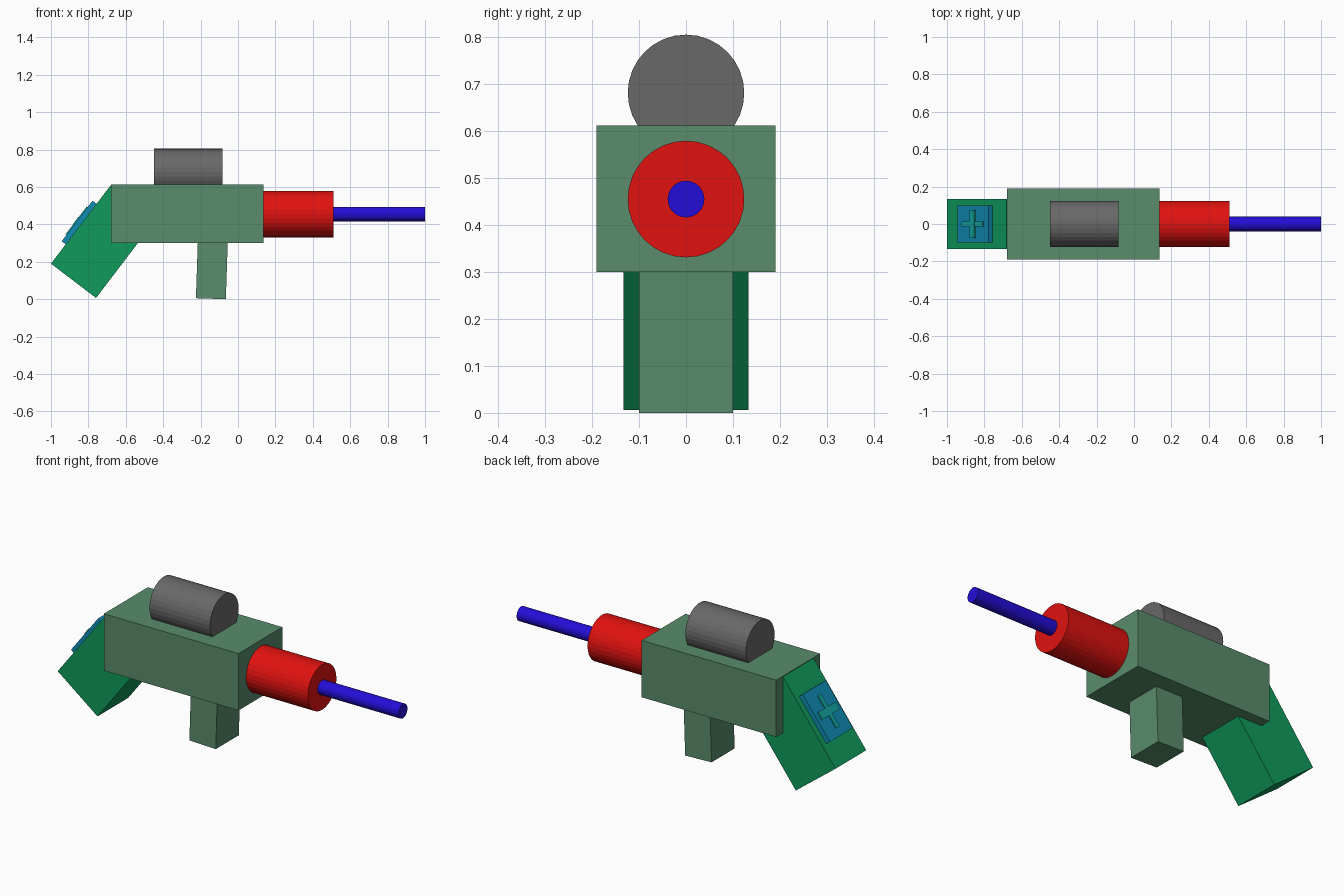
import bpy
from math import radians, pi
from mathutils import Matrix, Vector

if "Cube" in bpy.data.objects:
    bpy.data.objects.remove(bpy.data.objects["Cube"])


def material(name, rgb):
    m = bpy.data.materials.new(name)
    m.diffuse_color = (*rgb, 1)
    m.use_nodes = True
    m.node_tree.nodes["Principled BSDF"].inputs["Base Color"].default_value = m.diffuse_color
    return m


SAGE = material("sage", (0.10, 0.262, 0.15))
GREEN = material("green", (0.005, 0.328, 0.107))
RED = material("red", (0.75, 0.006, 0.005))
BLUE = material("blue", (0.018, 0.004, 0.68))
CYAN = material("cyan", (0.005, 0.262, 0.456))
TEAL = material("teal", (0.007, 0.376, 0.352))
GREY = material("grey", (0.14, 0.14, 0.14))


def box(name, lo, hi, mat, frame=Matrix()):
    """Box from corner lo to corner hi, placed in a local frame."""
    lo, hi = Vector(lo), Vector(hi)
    bpy.ops.mesh.primitive_cube_add(size=1)
    ob = bpy.context.object
    ob.name = name
    ob.data.transform(frame @ Matrix.Translation((lo + hi) / 2)
                      @ Matrix.Diagonal((*(hi - lo), 1)))
    ob.data.materials.append(mat)
    return ob


def rod(name, x0, x1, z, r, mat):
    """Faceted cylinder lying along x."""
    bpy.ops.mesh.primitive_cylinder_add(
        vertices=32, radius=r, depth=x1 - x0,
        location=((x0 + x1) / 2, 0, z), rotation=(0, pi / 2, 0))
    ob = bpy.context.object
    ob.name = name
    ob.data.materials.append(mat)
    return ob


# Body, barrel and top canister
box("body", (-0.68, -0.19, 0.30), (0.136, 0.19, 0.612), SAGE)
rod("barrel_housing", 0.13, 0.51, 0.455, 0.124, RED)
rod("barrel_tip", 0.505, 1.0, 0.455, 0.039, BLUE)
rod("top_canister", -0.45, -0.083, 0.681, 0.124, GREY)

# Slightly leaning grip
lean = Matrix.Translation((-0.065, 0, 0)) @ Matrix.Rotation(radians(1.9), 4, 'Y')
box("front_grip", (-0.16, -0.1, 0), (0, 0.1, 0.32), SAGE, lean)

# Slanted stock: local x runs up the slope, local z points out of its back face
slope = Matrix.Translation((-1, 0, 0.19)) @ Matrix.Rotation(radians(-52.7), 4, 'Y')
box("stock", (0, -0.133, -0.303), (0.527, 0.133, 0), GREEN, slope)
box("stock_panel", (0.13, -0.1, -0.005), (0.402, 0.1, 0.027), CYAN, slope)

# Raised cross on the panel
box("cross_long_bar", (0.172, -0.014, 0.02), (0.358, 0.014, 0.033), TEAL, slope)
box("cross_short_bar", (0.244, -0.075, 0.02), (0.286, 0.075, 0.035), TEAL, slope)
